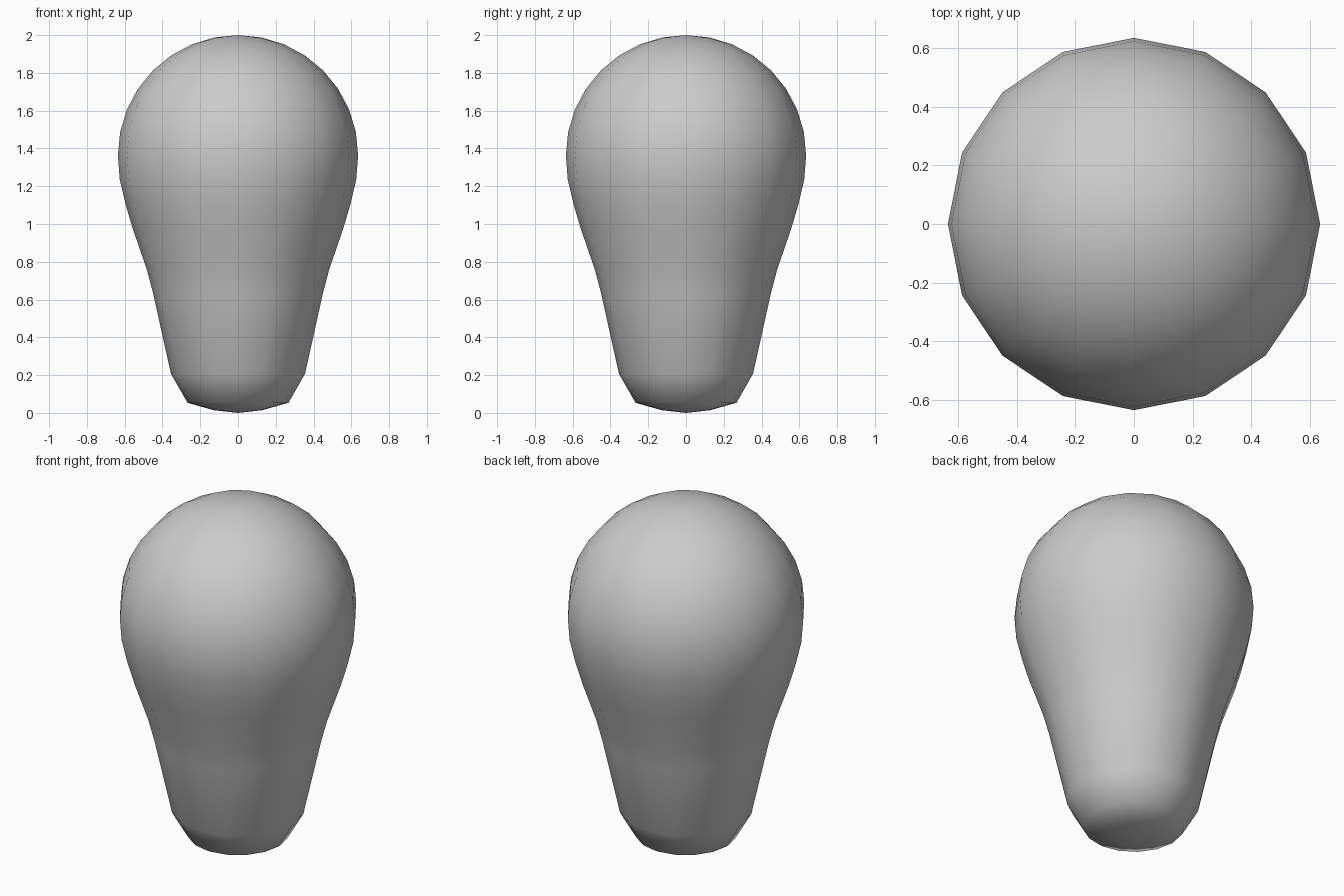
import bpy, bmesh
from math import sin, cos, pi

if "Cube" in bpy.data.objects:
    bpy.data.objects.remove(bpy.data.objects["Cube"])

SIDES = 16
R, CENTRE = 0.636, 1.364

# Round upper half: eight rings of a sphere
profile = [(R * sin(i * pi / 16), CENTRE + R * cos(i * pi / 16)) for i in range(1, 9)]
# Tapered lower body and shallow domed base (radius, height)
profile += [(0.626, 1.235), (0.594, 1.10), (0.557, 0.975), (0.483, 0.76),
            (0.45, 0.635), (0.355, 0.207), (0.267, 0.053), (0.127, 0.014)]

bm = bmesh.new()
rings = [[bm.verts.new((r * cos(2 * pi * k / SIDES), r * sin(2 * pi * k / SIDES), z))
          for k in range(SIDES)] for r, z in profile]
top = bm.verts.new((0, 0, 2))
bottom = bm.verts.new((0, 0, 0))

for k in range(SIDES):
    n = (k + 1) % SIDES
    bm.faces.new((top, rings[0][k], rings[0][n]))
    bm.faces.new((bottom, rings[-1][n], rings[-1][k]))
    for a, b in zip(rings, rings[1:]):
        bm.faces.new((a[k], b[k], b[n], a[n]))

bmesh.ops.recalc_face_normals(bm, faces=bm.faces)
for f in bm.faces:
    f.smooth = True

mesh = bpy.data.meshes.new("bulb_body")
bm.to_mesh(mesh)
bm.free()
bpy.context.collection.objects.link(bpy.data.objects.new("bulb_body", mesh))
